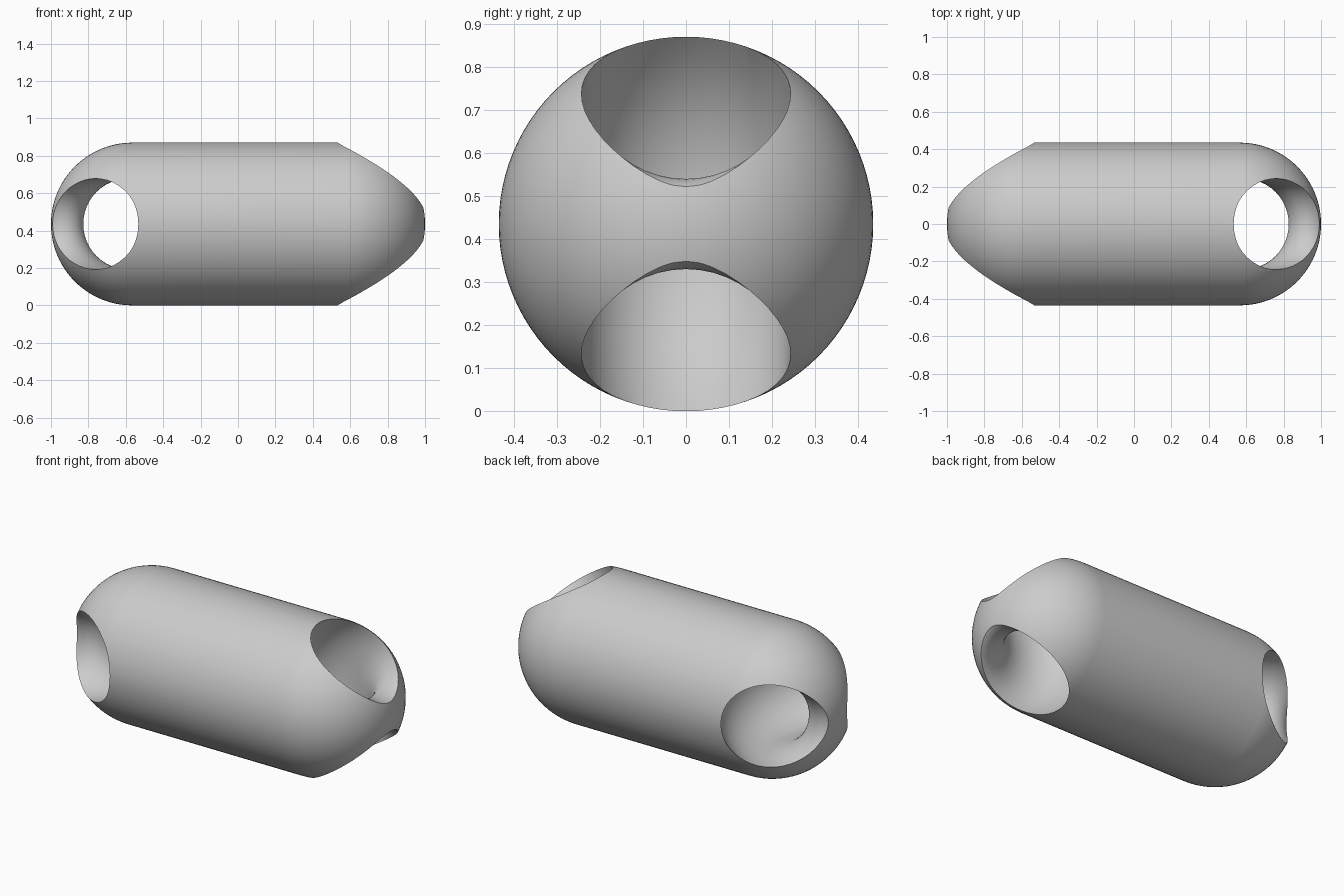
import bpy
import bmesh
from math import pi, sin, cos, radians
from mathutils import Matrix, Vector

cube = bpy.data.objects.get("Cube")
if cube:
    bpy.data.objects.remove(cube, do_unlink=True)

RADIUS = 0.435             # body radius, also height of its axis
HALF = 1.0 - RADIUS        # half length of the straight section
RING, BORE = 0.348, 0.243  # radii of the curved cord channel
PIVOT = 0.932              # distance of the channel's centre from the middle

grey = bpy.data.materials.new("light grey")
grey.use_nodes = True
colour = (0.6, 0.6, 0.6, 1)
grey.diffuse_color = colour
grey.node_tree.nodes["Principled BSDF"].inputs["Base Color"].default_value = colour


def spun(name, points, closed, axis, steps, matrix):
    """Revolve a profile fully round an axis and place it."""
    bm = bmesh.new()
    verts = [bm.verts.new(p) for p in points]
    edges = [bm.edges.new(pair) for pair in zip(verts, verts[1:])]
    if closed:
        edges.append(bm.edges.new((verts[-1], verts[0])))
    bmesh.ops.spin(bm, geom=verts + edges, cent=(0, 0, 0), axis=axis,
                   angle=2 * pi, steps=steps, use_merge=True)
    bmesh.ops.remove_doubles(bm, verts=bm.verts, dist=1e-5)
    bmesh.ops.recalc_face_normals(bm, faces=bm.faces)
    bm.transform(matrix)
    mesh = bpy.data.meshes.new(name)
    bm.to_mesh(mesh)
    bm.free()
    mesh.materials.append(grey)
    obj = bpy.data.objects.new(name, mesh)
    bpy.context.collection.objects.link(obj)
    return obj


# Capsule body: straight barrel with a round dome at each end
dome = [(HALF + RADIUS * cos(i * pi / 48), 0, RADIUS * sin(i * pi / 48))
        for i in range(25)]
profile = dome + [(-x, y, z) for x, y, z in reversed(dome)]
body = spun("capsule_body", profile, False, (1, 0, 0), 96,
            Matrix.Translation((0, 0, RADIUS)))

# Curved channels: sideways at the right end, upright at the left end
circle = [(RING + BORE * cos(i * pi / 24), 0, BORE * sin(i * pi / 24))
          for i in range(48)]
half_step = Matrix.Rotation(radians(3.75), 4, 'Z')
for name, x, tilt in (("sideways_channel", -PIVOT, 0), ("upright_channel", PIVOT, pi / 2)):
    place = Matrix.Translation((x, 0, RADIUS)) @ Matrix.Rotation(tilt, 4, 'X') @ half_step
    cutter = spun(name, circle, True, (0, 0, 1), 48, place)
    cutter.hide_render = True
    cut = body.modifiers.new(name, 'BOOLEAN')
    cut.operation = 'DIFFERENCE'
    cut.solver = 'EXACT'
    cut.object = cutter
    bpy.context.view_layer.objects.active = body
    bpy.ops.object.modifier_apply(modifier=cut.name)
    bpy.data.objects.remove(cutter, do_unlink=True)

# Smooth surfaces with crisp rims
bpy.ops.object.select_all(action='DESELECT')
body.select_set(True)
bpy.context.view_layer.objects.active = body
bpy.ops.object.shade_smooth_by_angle(angle=radians(30))
